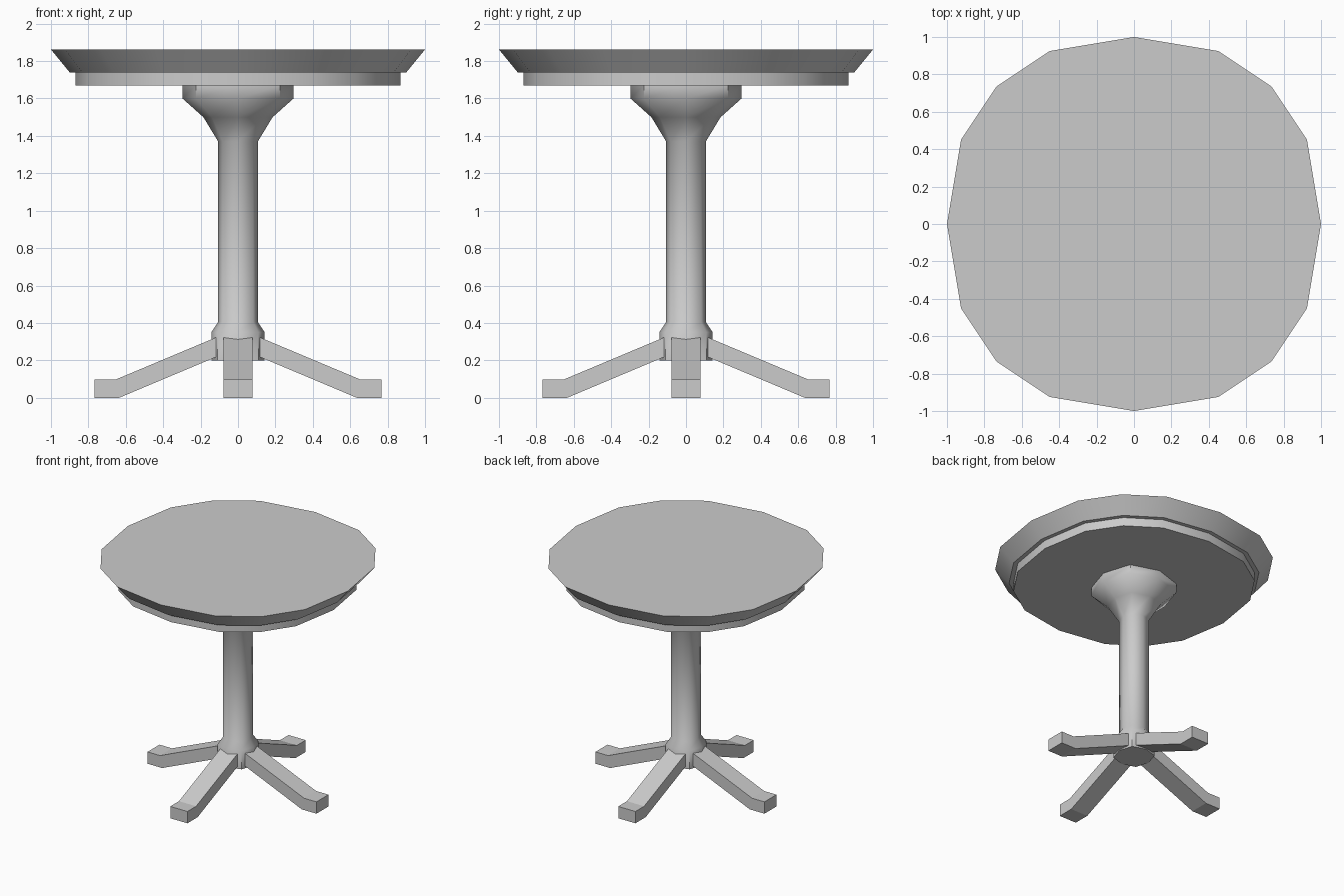
import bpy, bmesh, math
from mathutils import Matrix

if "Cube" in bpy.data.objects:
    bpy.data.objects.remove(bpy.data.objects["Cube"])


def finish(bm, name, smooth=True):
    bmesh.ops.recalc_face_normals(bm, faces=bm.faces)
    me = bpy.data.meshes.new(name)
    bm.to_mesh(me)
    bm.free()
    ob = bpy.data.objects.new(name, me)
    bpy.context.collection.objects.link(ob)
    if smooth:
        bpy.ops.object.select_all(action='DESELECT')
        ob.select_set(True)
        bpy.context.view_layer.objects.active = ob
        bpy.ops.object.shade_smooth_by_angle(angle=math.radians(48))
    return ob


def outline(quarter):
    """Repeat the points of one quadrant four times around z."""
    pts = []
    for _ in range(4):
        pts += quarter
        quarter = [(-y, x) for x, y in quarter]
    return pts


def stack(name, shape, profile):
    """Loft a unit outline through (radius, z) steps and cap both ends."""
    bm = bmesh.new()
    rings = [[bm.verts.new((x * r, y * r, z)) for x, y in shape] for r, z in profile]
    n = len(shape)
    for a, b in zip(rings, rings[1:]):
        for i in range(n):
            j = (i + 1) % n
            bm.faces.new((a[i], a[j], b[j], b[i]))
    bm.faces.new(rings[0][::-1])
    bm.faces.new(rings[-1])
    return finish(bm, name)


round16 = outline([(1, 0), (0.925, 0.45), (0.735, 0.735), (0.45, 0.925)])
round8 = outline([(1, 0), (0.76, 0.76)])

# Round top with bevelled rim, and the apron below it
stack("table_top", round16, [(0.9, 1.74), (1.0, 1.862)])
stack("apron", round16, [(0.868, 1.67), (0.868, 1.74)])

# Central column with base collar and flared head
stack("column", round8, [(0.143, 0.2), (0.143, 0.35), (0.106, 0.405), (0.106, 1.37),
                         (0.185, 1.5), (0.297, 1.6), (0.297, 1.67)])

# Four splayed legs with flat feet
side = [(0.10, 0.225), (0.635, 0), (0.768, 0), (0.768, 0.097), (0.655, 0.097), (0.10, 0.33)]
for k, label in enumerate(("right", "back", "left", "front")):
    bm = bmesh.new()
    face = bm.faces.new([bm.verts.new((x, -0.078, z)) for x, z in side])
    ext = bmesh.ops.extrude_face_region(bm, geom=[face])
    bmesh.ops.translate(bm, vec=(0, 0.156, 0),
                        verts=[v for v in ext["geom"] if isinstance(v, bmesh.types.BMVert)])
    if not any(f.calc_center_median().y < -0.07 for f in bm.faces):
        bm.faces.new([v for v in bm.verts if v.co.y < 0])
    bm.transform(Matrix.Rotation(k * math.pi / 2, 4, 'Z'))
    finish(bm, label + "_leg", smooth=False)
